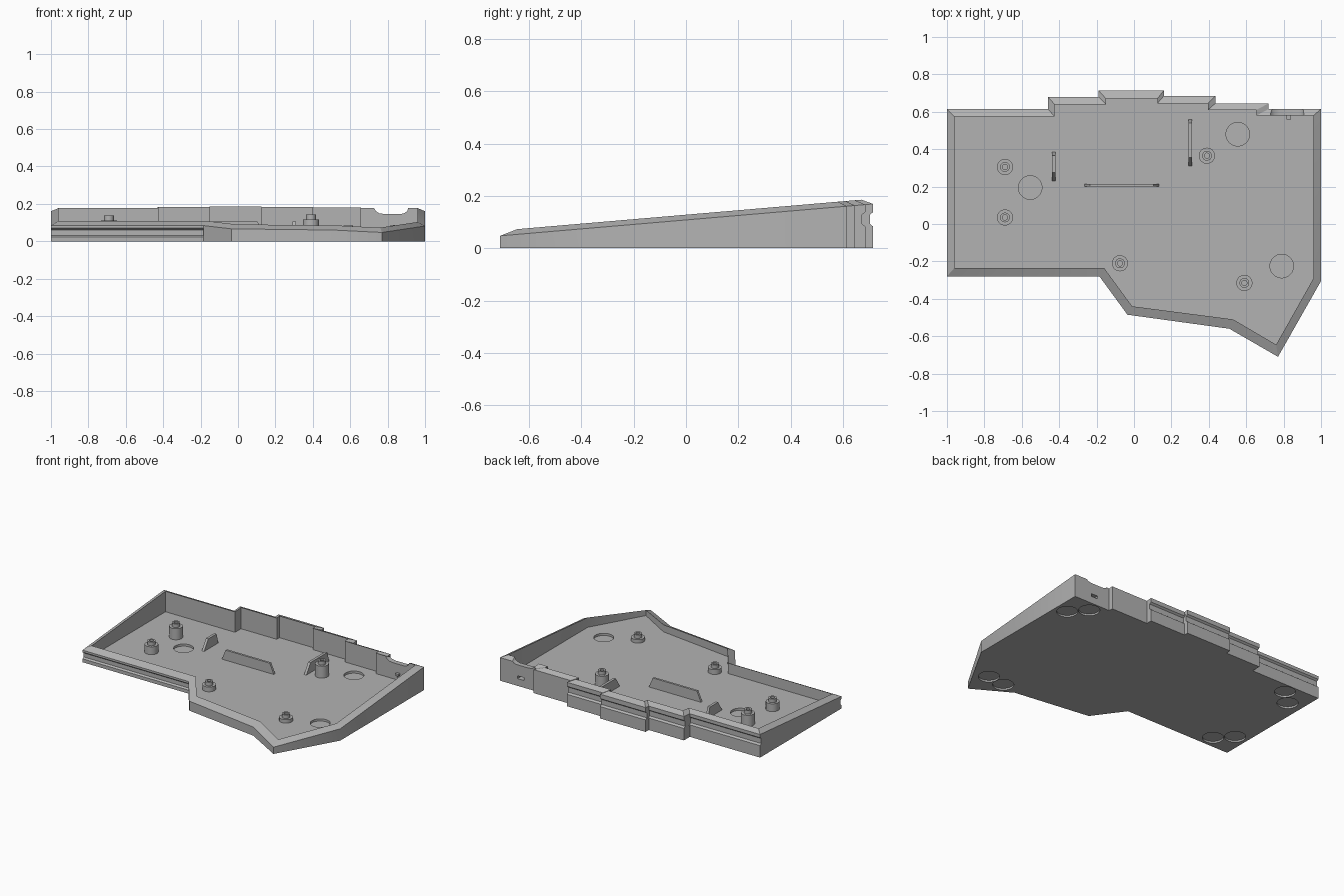
import bpy, bmesh
from math import cos, sin, pi, radians

if "Cube" in bpy.data.objects:
    bpy.data.objects.remove(bpy.data.objects["Cube"], do_unlink=True)

grey = bpy.data.materials.new("matte_grey")
grey.use_nodes = True
grey.diffuse_color = (0.45, 0.45, 0.45, 1)
grey.node_tree.nodes["Principled BSDF"].inputs["Base Color"].default_value = grey.diffuse_color

FLOOR = 0.035
SLOPE = 0.0855


def finish(name, bm):
    bmesh.ops.recalc_face_normals(bm, faces=bm.faces)
    mesh = bpy.data.meshes.new(name)
    bm.to_mesh(mesh)
    bm.free()
    mesh.materials.append(grey)
    obj = bpy.data.objects.new(name, mesh)
    bpy.context.collection.objects.link(obj)
    return obj


def loft(bm, rings, closed=True):
    """Skin a list of equal point rings and cap both ends."""
    vs = [[bm.verts.new(p) for p in ring] for ring in rings]
    n = len(vs[0])
    for a, b in zip(vs, vs[1:]):
        for i in range(n):
            j = (i + 1) % n
            bm.faces.new((a[i], a[j], b[j], b[i]))
    bm.faces.new(vs[0])
    bm.faces.new(vs[-1])


def disc(x, y, r, z, n=40):
    return [(x + r * cos(2 * pi * i / n), y + r * sin(2 * pi * i / n), z) for i in range(n)]


def prism_x(bm, x0, x1, yz):
    loft(bm, [[(x, y, z) for y, z in yz] for x in (x0, x1)])


def prism_y(bm, y0, y1, xz):
    loft(bm, [[(x, y, z) for x, z in xz] for y in (y0, y1)])


def cut(target, bm):
    cutter = finish("cutter", bm)
    cutter.hide_render = True
    mod = target.modifiers.new("cut", "BOOLEAN")
    mod.operation = "DIFFERENCE"
    mod.solver = "EXACT"
    mod.object = cutter
    bpy.context.view_layer.objects.active = target
    bpy.ops.object.modifier_apply(modifier=mod.name)
    bpy.data.objects.remove(cutter, do_unlink=True)


def smooth(obj):
    bpy.ops.object.select_all(action="DESELECT")
    obj.select_set(True)
    bpy.context.view_layer.objects.active = obj
    bpy.ops.object.shade_smooth_by_angle(angle=radians(30))


# Tray: outer and inner outlines, with a rim that rises towards the back
outer = [(-1, .615), (-.46, .615), (-.46, .68), (-.19, .68), (-.19, .715), (.16, .715),
         (.16, .685), (.435, .685), (.435, .645), (.72, .645), (.72, .615), (1, .615),
         (1, -.305), (.77, -.71), (.51, -.56), (-.035, -.485), (-.185, -.28), (-1, -.28)]
inner = [(-.96, .575), (-.425, .575), (-.425, .64), (-.15, .64), (-.15, .67), (.125, .67),
         (.125, .645), (.395, .645), (.395, .61), (.655, .61), (.655, .58), (.96, .58),
         (.96, -.29), (.76, -.645), (.53, -.51), (-.01, -.44), (-.16, -.235), (-.96, -.235)]
bm = bmesh.new()
loft(bm, [[(x, y, 0) for x, y in outer],
          [(x, y, .108 + SLOPE * y) for x, y in outer],
          [(x, y, .128 + SLOPE * y) for x, y in inner],
          [(x, y, FLOOR) for x, y in inner]])
tray = finish("tray", bm)

# Long grooves along the back steps and the front left wall
bm = bmesh.new()
for x0, x1, y in ((-1, -.46, .615), (-.46, -.19, .68), (-.19, .16, .715), (.16, .435, .685)):
    prism_x(bm, x0 - .003, x1 + .003,
            [(y + .01, .075), (y, .083), (y - .013, .093), (y - .013, .128), (y, .138), (y + .01, .146)])
    cut(tray, bm)
    bm = bmesh.new()
prism_x(bm, -1.003, -.185,
        [(-.29, .018), (-.28, .024), (-.267, .032), (-.267, .06), (-.28, .07), (-.29, .077)])
cut(tray, bm)

# Rounded cable notch and small slot in the back wall
bm = bmesh.new()
prism_y(bm, .55, .7, [(.725, .22), (.727, .178), (.738, .161), (.755, .15), (.78, .146),
                      (.87, .146), (.892, .151), (.905, .163), (.91, .178), (.91, .22)])
prism_y(bm, .55, .7, [(.815, .05), (.865, .05), (.865, .07), (.815, .07)])
cut(tray, bm)

# Round foot recesses underneath and magnet recesses in the floor
bm = bmesh.new()
for x, y in ((.913, .434), (.818, .536), (-.787, .541), (-.89, .444),
             (-.81, -.192), (-.91, -.094), (.765, -.51), (.63, -.53)):
    loft(bm, [disc(x, y, .067, -.02), disc(x, y, .067, .012)])
for x, y in ((-.555, .195), (.555, .48), (.79, -.225)):
    loft(bm, [disc(x, y, .063, .02), disc(x, y, .063, .06)])
cut(tray, bm)
smooth(tray)

# Stepped screw posts whose height follows the rim
for i, (x, y) in enumerate(((-.69, .305), (-.69, .035), (.39, .365), (-.075, -.21), (.59, -.315))):
    top = .111 + SLOPE * y
    step = top - .025
    bm = bmesh.new()
    loft(bm, [disc(x, y, r, z, 32) for r, z in
              ((.043, FLOOR - .005), (.043, step), (.026, step), (.026, top), (.014, top), (.014, step - .01))])
    smooth(finish(f"screw_post_{i + 1}", bm))


# Support ribs with sloping ends
def rib_profile(a, b, start, end, top=.105):
    return [(a, FLOOR - .005), (a, FLOOR), (a + start, top), (b - end, top), (b, FLOOR), (b, FLOOR - .005)]


bm = bmesh.new()
prism_y(bm, .2, .215, rib_profile(-.265, .135, .03, .03))
finish("middle_rib", bm)
for name, x, a, b in (("right_rib", -.43, .23, .385), ("left_rib", .3, .31, .56)):
    bm = bmesh.new()
    prism_x(bm, x - .009, x + .009, rib_profile(a, b, .045, .02))
    finish(name, bm)

# Small catch beside the slot
bm = bmesh.new()
prism_y(bm, .56, .585, [(.815, .072), (.84, .072), (.84, .086), (.815, .086)])
finish("slot_catch", bm)
